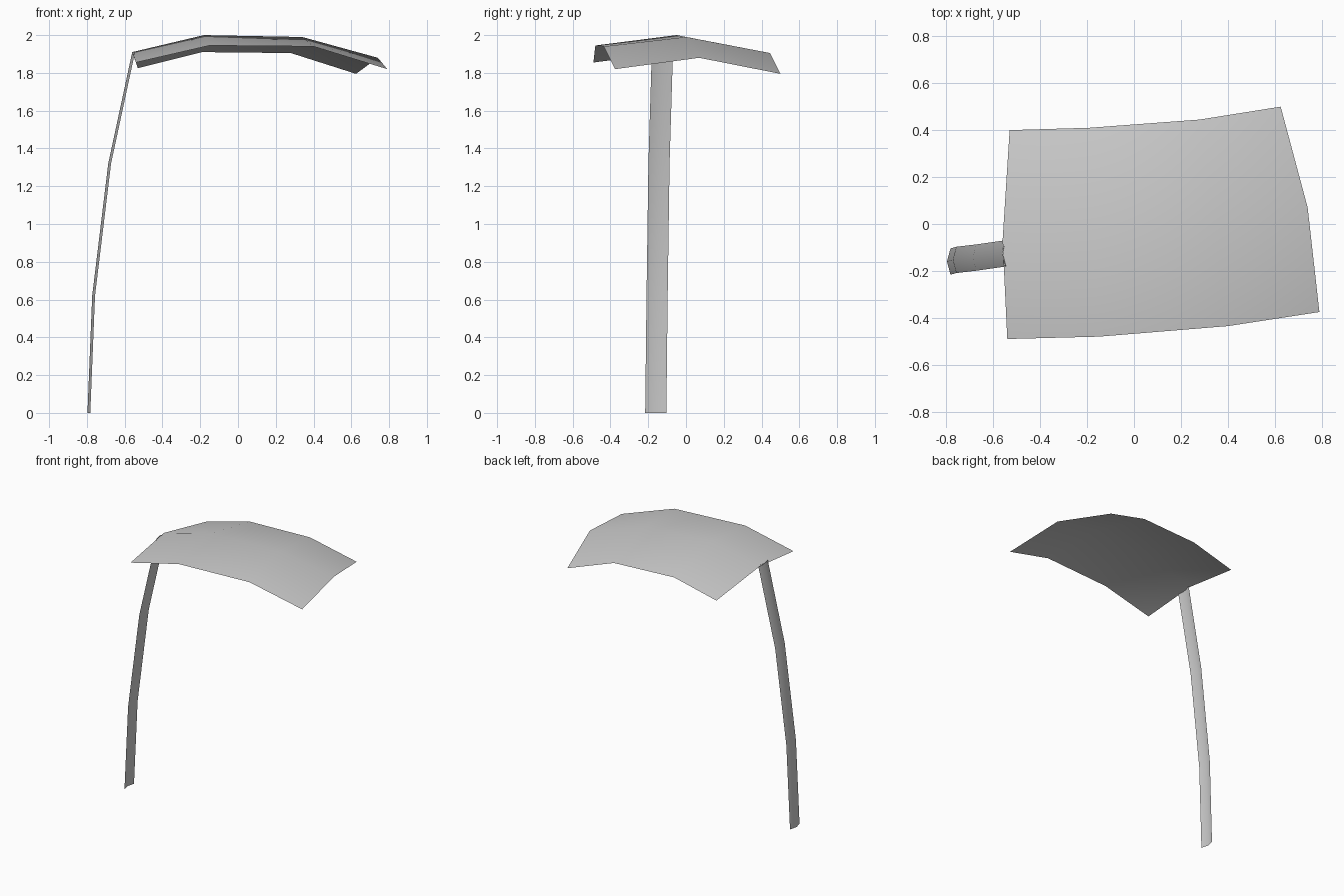
import bpy

cube = bpy.data.objects.get("Cube")
if cube:
    bpy.data.objects.remove(cube, do_unlink=True)

# One plain grey for everything
grey = bpy.data.materials.new("plain grey")
grey.use_nodes = True
colour = (0.6, 0.6, 0.6, 1)
grey.diffuse_color = colour
grey.node_tree.nodes["Principled BSDF"].inputs["Base Color"].default_value = colour


def sheet(name, rows):
    """Smooth single-sided sheet lofted through equally long rows of points."""
    n = len(rows[0])
    verts = [p for row in rows for p in row]
    faces = [(r * n + c, r * n + c + 1, (r + 1) * n + c + 1, (r + 1) * n + c)
             for r in range(len(rows) - 1) for c in range(n - 1)]
    mesh = bpy.data.meshes.new(name)
    mesh.from_pydata(verts, [], faces)
    mesh.materials.append(grey)
    mesh.shade_smooth()
    obj = bpy.data.objects.new(name, mesh)
    bpy.context.collection.objects.link(obj)
    return obj


# Leaf blade: front edge, raised midrib, back edge
sheet("leaf_blade", [
    [(-0.54, -0.49, 1.855), (-0.15, -0.48, 1.945), (0.40, -0.435, 1.94), (0.79, -0.375, 1.82)],
    [(-0.56, -0.07, 1.91), (-0.18, -0.05, 2.0), (0.34, 0.0, 1.99), (0.74, 0.07, 1.88)],
    [(-0.53, 0.40, 1.825), (-0.19, 0.41, 1.91), (0.28, 0.445, 1.905), (0.625, 0.50, 1.795)],
])

# Stem: shallow folded strip swept up a bent spine, fold towards -x
spine = [(-0.797, -0.16, 0.0), (-0.772, -0.153, 0.62),
         (-0.687, -0.143, 1.32), (-0.56, -0.125, 1.91)]
half_width, fold = 0.056, 0.015
sheet("stem", [[(x + fold, y + half_width, z), (x, y, z), (x + fold, y - half_width, z)]
               for x, y, z in spine])
